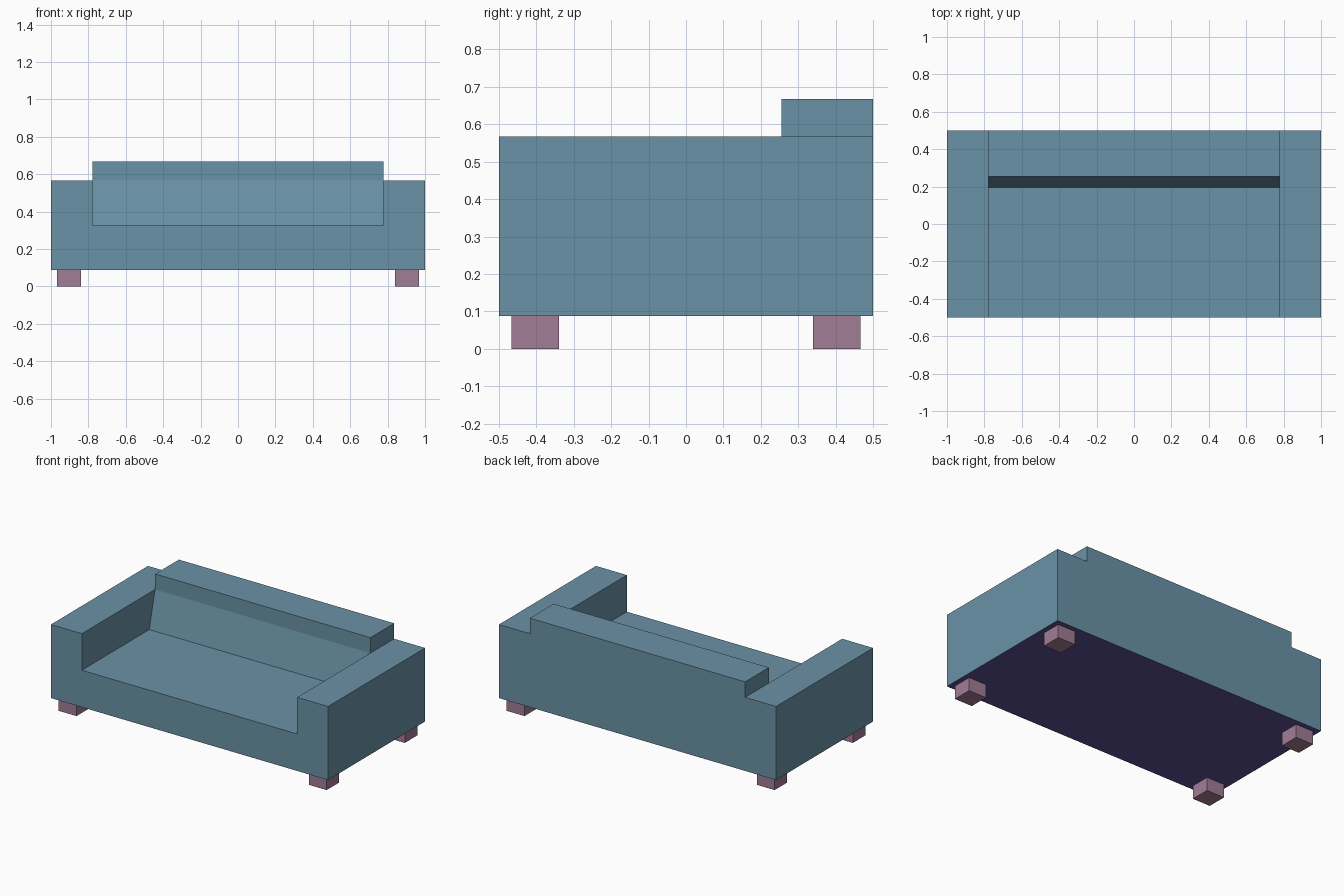
import bpy

if "Cube" in bpy.data.objects:
    bpy.data.objects.remove(bpy.data.objects["Cube"])


def material(name, rgb):
    """Flat colour from sRGB 0-255 values, stored as linear."""
    lin = [((c / 255 + 0.055) / 1.055) ** 2.4 for c in rgb]
    m = bpy.data.materials.new(name)
    m.diffuse_color = (*lin, 1.0)
    m.use_nodes = True
    m.node_tree.nodes["Principled BSDF"].inputs["Base Color"].default_value = m.diffuse_color
    return m


TEAL = material("teal fabric", (106, 146, 166))
MAUVE = material("mauve legs", (161, 125, 149))
NAVY = material("violet underside", (90, 79, 150))


def prism(name, profile, axis, lo, hi, mats):
    """Extrude a counter-clockwise (u, z) profile along x or y."""
    n = len(profile)
    place = (lambda u, z, d: (u, d, z)) if axis == 'Y' else (lambda u, z, d: (d, u, z))
    verts = [place(u, z, d) for d in (lo, hi) for u, z in profile]
    faces = [list(range(n)), list(range(2 * n - 1, n - 1, -1))]
    faces += [[i, i + n, (i + 1) % n + n, (i + 1) % n] for i in range(n)]
    if axis == 'X':
        faces = [f[::-1] for f in faces]
    mesh = bpy.data.meshes.new(name)
    mesh.from_pydata(verts, [], faces)
    mesh.update()
    for m in mats:
        mesh.materials.append(m)
    obj = bpy.data.objects.new(name, mesh)
    bpy.context.collection.objects.link(obj)
    return obj


W, D = 1.0, 0.5                      # half width, half depth
FLOOR, SEAT, ARM, BACK = 0.087, 0.328, 0.567, 0.668
INNER = 0.777                        # inner face of the arms

# Seat base with both arms: U-shaped front profile
body = prism("seat_and_arms",
             [(-W, FLOOR), (W, FLOOR), (W, ARM), (INNER, ARM),
              (INNER, SEAT), (-INNER, SEAT), (-INNER, ARM), (-W, ARM)],
             'Y', -D, D, [TEAL, NAVY])
# Underside has its own lining colour
for p in body.data.polygons:
    if p.normal.z < -0.9:
        p.material_index = 1

# Backrest: sloped cushion face below, upright band above
prism("backrest",
      [(0.195, SEAT), (D, SEAT), (D, BACK), (0.255, BACK), (0.255, ARM)],
      'X', -INNER, INNER, [TEAL])

# Four block legs
for sx, side in ((-1, "left"), (1, "right")):
    for sy, end in ((-1, "front"), (1, "back")):
        x, y, h = sx * 0.903, sy * 0.403, 0.064
        prism(f"{end}_{side}_leg",
              [(x - h, 0), (x + h, 0), (x + h, FLOOR), (x - h, FLOOR)],
              'Y', y - h, y + h, [MAUVE])
